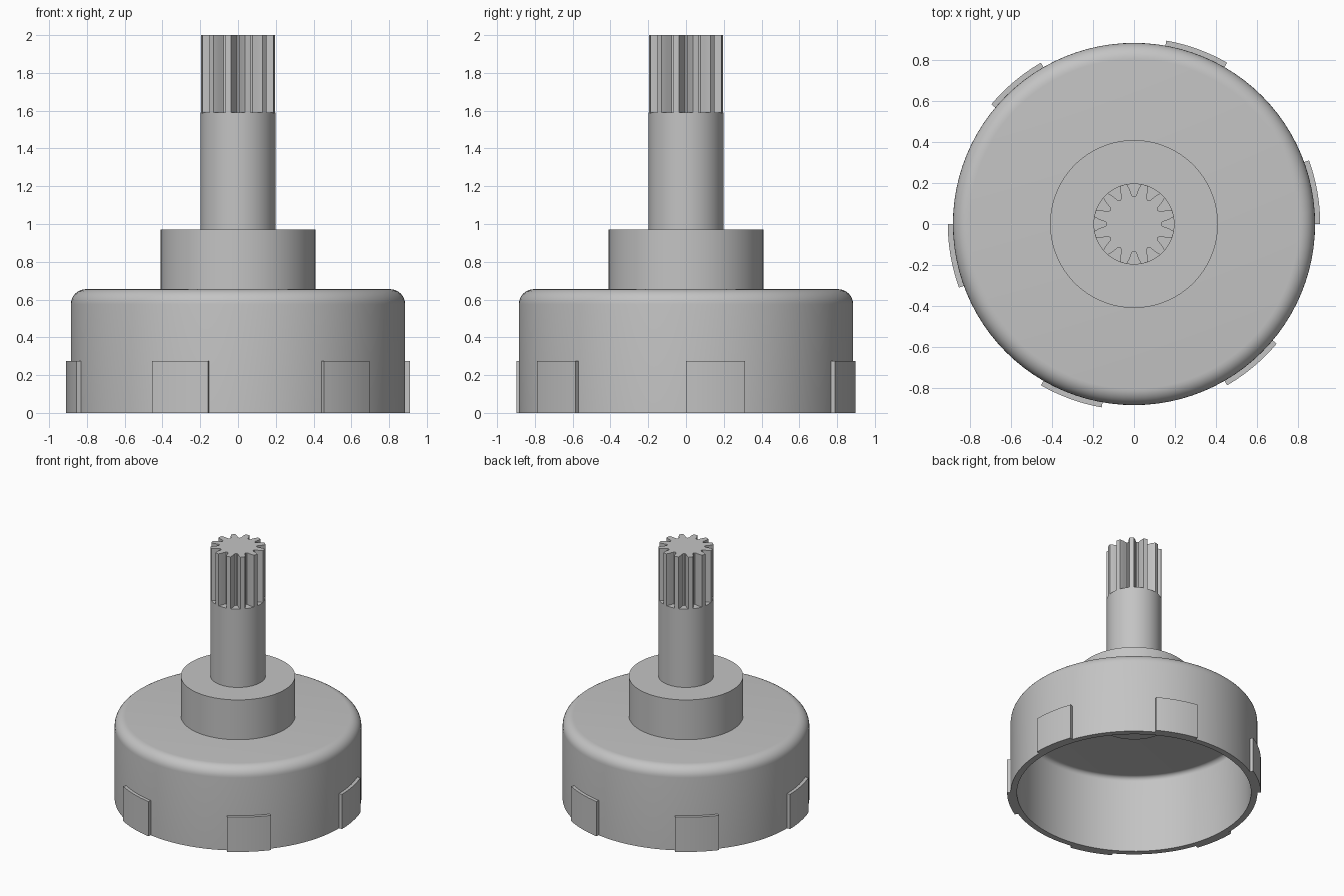
import bpy
import bmesh
import math

cube = bpy.data.objects.get("Cube")
if cube:
    bpy.data.objects.remove(cube, do_unlink=True)

SEGMENTS = 96

gray = bpy.data.materials.new("plain gray")
gray.use_nodes = True
COLOR = (0.55, 0.55, 0.55, 1.0)
gray.diffuse_color = COLOR
gray.node_tree.nodes["Principled BSDF"].inputs["Base Color"].default_value = COLOR


def polar(r, degrees, z):
    a = math.radians(degrees)
    return (r * math.cos(a), r * math.sin(a), z)


def finish(name, bm):
    """Turn a bmesh into a gray object with smooth walls and sharp edges."""
    bmesh.ops.recalc_face_normals(bm, faces=bm.faces[:])
    mesh = bpy.data.meshes.new(name)
    bm.to_mesh(mesh)
    bm.free()
    mesh.materials.append(gray)
    obj = bpy.data.objects.new(name, mesh)
    bpy.context.collection.objects.link(obj)
    bpy.ops.object.select_all(action="DESELECT")
    obj.select_set(True)
    bpy.context.view_layer.objects.active = obj
    bpy.ops.object.shade_smooth_by_angle(angle=math.radians(30))
    return obj


def lathe(name, profile):
    """Revolve (radius, height) points round z, capping both ends."""
    bm = bmesh.new()
    rings = [[bm.verts.new(polar(r, 360 * i / SEGMENTS, z)) for i in range(SEGMENTS)]
             for r, z in profile]
    for low, high in zip(rings, rings[1:]):
        for i in range(SEGMENTS):
            j = (i + 1) % SEGMENTS
            bm.faces.new((low[i], low[j], high[j], high[i]))
    bm.faces.new(rings[0])
    bm.faces.new(rings[-1])
    return finish(name, bm)


def prism(name, outline, bottom, top):
    """Extrude a closed (radius, degrees) outline from bottom to top."""
    bm = bmesh.new()
    face = bm.faces.new([bm.verts.new(polar(r, a, bottom)) for r, a in outline])
    result = bmesh.ops.extrude_face_region(bm, geom=[face], use_keep_orig=True)
    moved = [v for v in result["geom"] if isinstance(v, bmesh.types.BMVert)]
    bmesh.ops.translate(bm, verts=moved, vec=(0, 0, top - bottom))
    return finish(name, bm)


def fillet(r, z, size, steps=8):
    """Rounded corner points, from the wall up to the flat top."""
    points = []
    for i in range(steps + 1):
        a = math.pi / 2 * i / steps
        points.append((r - size + size * math.cos(a), z - size + size * math.sin(a)))
    return points


# Hollow cup with a rounded shoulder
OUTER, INNER, TOP, WALL = 0.885, 0.84, 0.655, 0.045
inside = fillet(INNER, TOP - WALL, 0.035)
lathe("cup_body", inside[::-1] + [(INNER, 0), (OUTER, 0)] + fillet(OUTER, TOP, 0.08))

# Hub, its underside boss, and the shaft
lathe("hub", [(0.41, 0.64), (0.41, 0.97)])
lathe("underside_boss", [(0.27, 0.597), (0.27, 0.63)])
lathe("shaft", [(0.198, 0.96), (0.198, 1.59)])

# Splined shaft end: twelve grooves between narrow teeth
groove = [(0.198, -10.5), (0.17, -7), (0.148, -5.5), (0.137, -3.5), (0.134, 0),
          (0.137, 3.5), (0.148, 5.5), (0.17, 7), (0.198, 10.5), (0.198, 15)]
spline = [(r, a + 30 * k) for k in range(12) for r, a in groove]
prism("splined_end", spline, 1.585, 2.0)

# Six raised tabs round the rim
for k in range(6):
    angles = [60 * k + 20 * i / 8 for i in range(9)]
    outline = [(0.91, a) for a in angles] + [(0.87, a) for a in reversed(angles)]
    prism(f"rim_tab_{k + 1}", outline, 0.0, 0.275)
